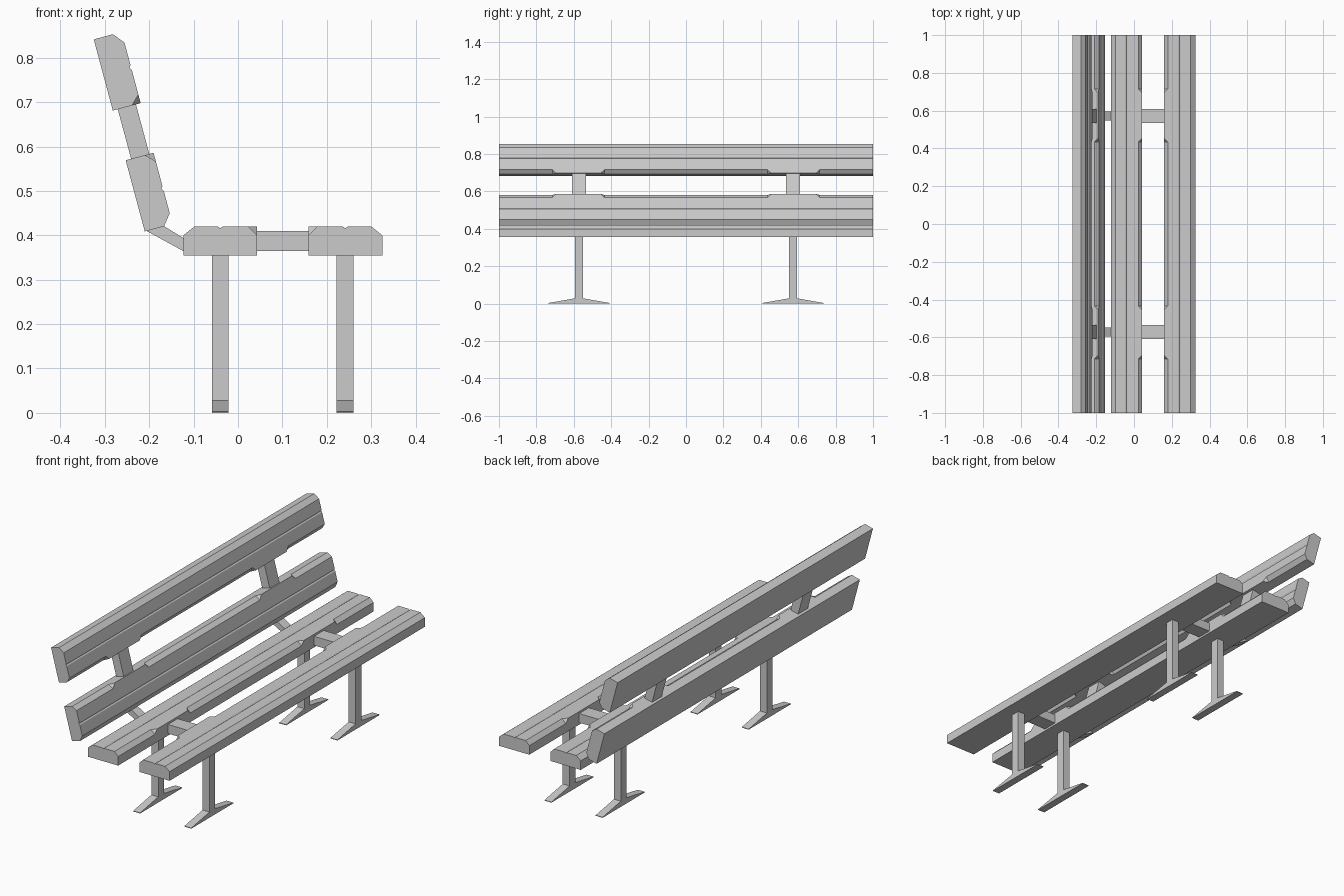
import bpy, bmesh
from math import sin, cos, radians
from mathutils import Vector

if "Cube" in bpy.data.objects:
    bpy.data.objects.remove(bpy.data.objects["Cube"])

W, T = 0.166, 0.065          # plank width and thickness
S, C = sin(radians(15)), cos(radians(15))


def loft(name, rings):
    """Join matching closed rings of points into a capped solid."""
    bm = bmesh.new()
    loops = [[bm.verts.new(p) for p in ring] for ring in rings]
    n = len(loops[0])
    for a, b in zip(loops, loops[1:]):
        for i in range(n):
            j = (i + 1) % n
            bm.faces.new((a[i], a[j], b[j], b[i]))
    bm.faces.new(loops[0])
    bm.faces.new(loops[-1])
    bmesh.ops.remove_doubles(bm, verts=bm.verts, dist=1e-5)
    bmesh.ops.recalc_face_normals(bm, faces=bm.faces)
    me = bpy.data.meshes.new(name)
    bm.to_mesh(me)
    bm.free()
    ob = bpy.data.objects.new(name, me)
    bpy.context.collection.objects.link(ob)
    return ob


def plank(name, origin, u, v):
    """Plank along y; u points to its outer edge, v to its sitting face."""
    o, u, v = Vector(origin), Vector(u), Vector(v)

    def ring(y, c):          # c = size of the stopped inner chamfer
        m, g = W / 2, 0.006
        prof = [(0, 0), (W, 0), (W, T - 0.02), (W - 0.025, T),
                (m + g, T), (m, T - 0.004), (m - g, T), (c, T), (0, T - c)]
        pts = [o + u * a + v * b for a, b in prof]
        return [(p.x, y, p.y) for p in pts]

    half = [(0.435, 0.02), (0.455, 0), (0.695, 0), (0.715, 0.02), (1, 0.02)]
    stations = [(-y, c) for y, c in reversed(half)] + half
    return loft(name, [ring(y, c) for y, c in stations])


def bar_xz(name, prof, y, width):
    return loft(name, [[(a, y + s * width / 2, b) for a, b in prof] for s in (-1, 1)])


# Seat and backrest planks
plank("seat_plank_front", (0.159, 0.355), (1, 0), (0, 1))
plank("seat_plank_rear", (0.043, 0.355), (-1, 0), (0, 1))
plank("backrest_plank_upper", (-0.282, 0.681), (-S, C), (C, S))
plank("backrest_plank_lower", (-0.253, 0.569), (S, -C), (C, S))

for side, y in (("left", -0.572), ("right", 0.572)):
    # Connector between the seat planks
    bar_xz("seat_connector_" + side,
           [(0.035, 0.365), (0.167, 0.365), (0.167, 0.41), (0.035, 0.41)], y, 0.076)
    # Post between the backrest planks
    bar_xz("backrest_post_" + side,
           [(-0.238, 0.562), (-0.197, 0.573), (-0.232, 0.703), (-0.273, 0.692)], y, 0.076)
    # Sloping bracket from seat to backrest
    bar_xz("backrest_bracket_" + side,
           [(-0.115, 0.360), (-0.208, 0.411), (-0.193, 0.437), (-0.115, 0.389)], y, 0.048)
    # Legs with tapered feet
    for pos, x in (("rear", -0.040), ("front", 0.241)):
        half = [(0.165, 0), (0.165, 0.003), (0.0225, 0.028), (0.0225, 0.358)]
        prof = half + [(-a, b) for a, b in reversed(half)]
        loft(f"leg_{pos}_{side}",
             [[(x + s * 0.019, y + a, b) for a, b in prof] for s in (-1, 1)])
